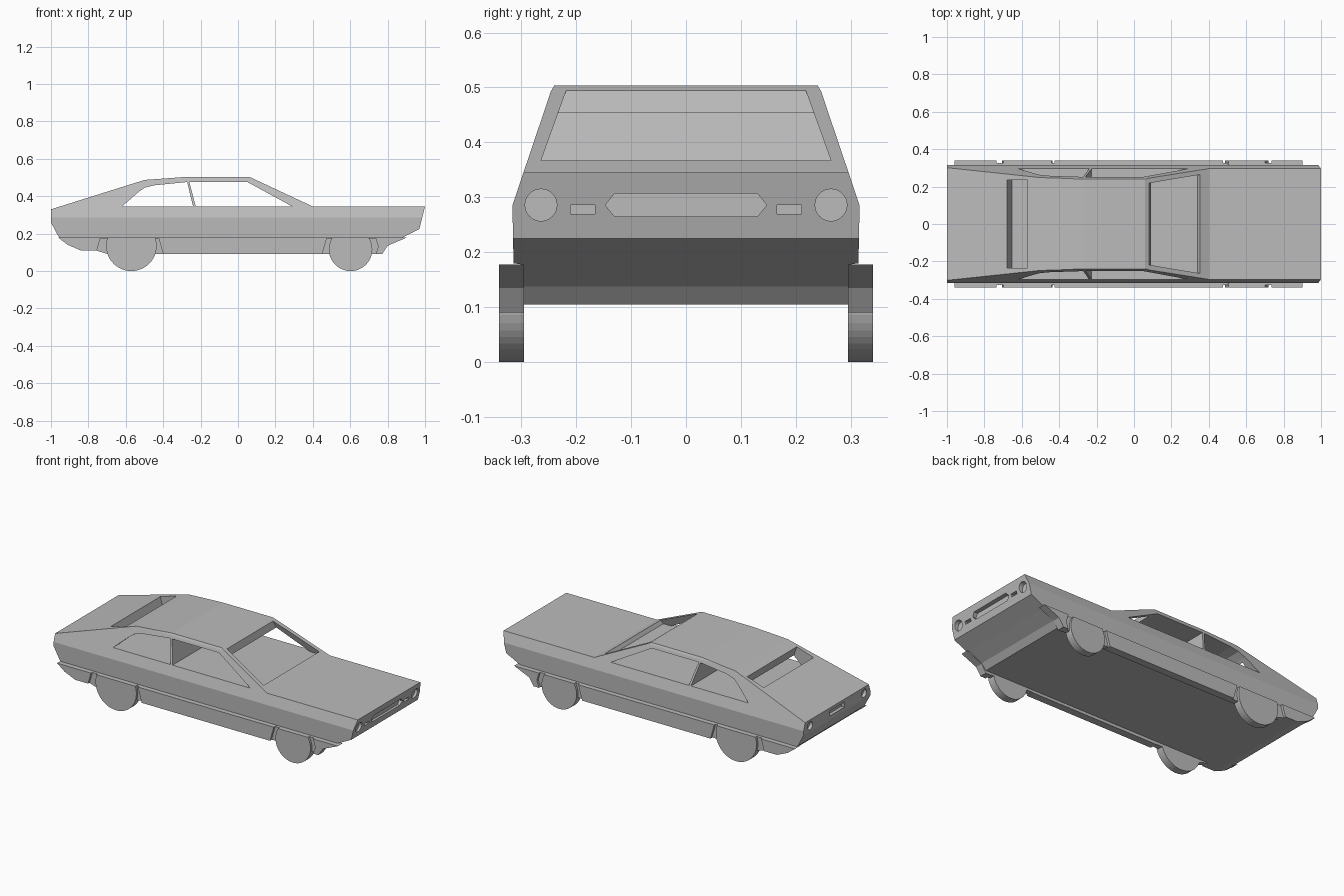
import bpy, bmesh
from math import sin, cos, pi

cube = bpy.data.objects.get("Cube")
if cube:
    bpy.data.objects.remove(cube)

grey = bpy.data.materials.new("plain grey")
grey.use_nodes = True
grey.diffuse_color = (0.5, 0.5, 0.5, 1)
grey.node_tree.nodes["Principled BSDF"].inputs["Base Color"].default_value = (0.5, 0.5, 0.5, 1)


def prism(name, pts, axis, low, high):
    """Extrude a flat outline along x or y; low and high may depend on z."""
    bm = bmesh.new()
    rings = []
    for end in (low, high):
        ring = []
        for p, z in pts:
            d = end(z) if callable(end) else end
            ring.append(bm.verts.new((p, d, z) if axis == "y" else (d, p, z)))
        rings.append(ring)
    bm.faces.new(rings[0])
    bm.faces.new(rings[1])
    n = len(pts)
    for i in range(n):
        j = (i + 1) % n
        bm.faces.new((rings[0][i], rings[0][j], rings[1][j], rings[1][i]))
    bmesh.ops.recalc_face_normals(bm, faces=bm.faces)
    mesh = bpy.data.meshes.new(name)
    bm.to_mesh(mesh)
    bm.free()
    mesh.materials.append(grey)
    ob = bpy.data.objects.new(name, mesh)
    bpy.context.collection.objects.link(ob)
    return ob


def boolean(target, tool, operation="DIFFERENCE"):
    """Apply a boolean, then remove the tool object."""
    mod = target.modifiers.new("cut", "BOOLEAN")
    mod.object, mod.operation, mod.solver = tool, operation, "EXACT"
    graph = bpy.context.evaluated_depsgraph_get()
    mesh = bpy.data.meshes.new_from_object(target.evaluated_get(graph))
    target.modifiers.clear()
    target.data = mesh
    bpy.data.objects.remove(tool)


def circle(cx, cz, r, n=32):
    return [(cx + r * cos(2 * pi * i / n), cz + r * sin(2 * pi * i / n)) for i in range(n)]


def box(cy, cz, w, h):
    return [(cy - w, cz - h), (cy + w, cz - h), (cy + w, cz + h), (cy - w, cz + h)]


# Body: side outline intersected with the cross-section
side = [(-1, .33), (-.5, .487), (-.27, .504), (.06, .504), (.4, .345), (1, .345),
        (.97, .225), (.88, .18), (.8, .138), (.77, .105), (-.84, .11),
        (-.91, .14), (-.96, .185), (-1, .26)]
body = prism("body", side, "y", -.4, .4)
half = [(.3, .05), (.3, .178), (.314, .18), (.316, .285), (.297, .342), (.246, .493), (.236, .51)]
section = half + [(-y, z) for y, z in reversed(half)]
boolean(body, prism("section", section, "x", -1.2, 1.2), "INTERSECT")

# Side windows run right through, leaving a slanted bulkhead between them
rear_side = [(-.62, .345), (-.24, .345), (-.272, .476), (-.45, .458), (-.50, .445), (-.535, .42)]
front_side = [(-.226, .345), (.29, .345), (.05, .476), (-.26, .476)]
for outline in (rear_side, front_side):
    boolean(body, prism("window_cut", outline, "y", -.5, .5))

# Windscreen and rear window
def screen_half(z):
    return .265 - .36 * (z - .364)

windscreen = [(.07, .53), (.092, .45), (.28, .346), (.34, .346), (.375, .40)]
boolean(body, prism("screen_cut", windscreen, "y", lambda z: -screen_half(z), screen_half))
rear_window = [(-.70, .49), (-.652, .347), (-.50, .347), (-.55, .41), (-.588, .52)]
boolean(body, prism("rear_cut", rear_window, "y", -.235, .235))

# Recessed lamps, slots and grille
grille = [(-.147, .286), (-.13, .265), (.13, .265), (.147, .286), (.13, .307), (-.13, .307)]
boolean(body, prism("grille_cut", grille, "x", .965, 1.1))
boolean(body, prism("plate_cut", box(0, .297, .07, .015), "x", -1.1, -.98))
for s in (-1, 1):
    boolean(body, prism("headlight_cut", circle(s * .264, .286, .029), "x", .965, 1.1))
    boolean(body, prism("slot_cut", box(s * .188, .278, .022, .008), "x", .965, 1.1))
    boolean(body, prism("tail_lamp_cut", circle(s * .255, .295, .024), "x", -1.1, -.98))

# Lower skirts and wheels on both sides
skirts = {
    "rear_skirt": [(-.96, .178), (-.735, .178), (-.755, .11), (-.84, .11), (-.91, .14)],
    "middle_skirt": [(-.425, .178), (.475, .178), (.45, .09), (-.40, .09)],
    "front_skirt": [(.735, .178), (.9, .178), (.8, .135), (.77, .09), (.735, .09), (.75, .13)],
}
arches = {
    "rear_arch": [(-.76, .177), (-.4, .177), (-.38, .092), (-.70, .092), (-.76, .11)],
    "front_arch": [(.44, .177), (.76, .177), (.76, .092), (.44, .092)],
}
wheels = {"rear_wheel": (-.57, .135), "front_wheel": (.602, .116)}


def wheel_outline(x, r, top=.178, n=48):
    lower = [p for p in circle(x, r, r, n) if p[1] < top]
    lower.sort(key=lambda p: p[0])
    if r * 2 > top:
        reach = (r * r - (top - r) ** 2) ** .5
        ring = [p for p in circle(x, r, r, n)]
        start = next(i for i in range(n) if ring[i - 1][1] >= top > ring[i][1])
        arc = [ring[(start + i) % n] for i in range(n) if ring[(start + i) % n][1] < top]
        return [(x - reach, top)] + arc + [(x + reach, top)]
    return lower


for label, s in (("left", 1), ("right", -1)):
    for name, pts in skirts.items():
        prism(f"{label}_{name}", pts, "y", s * .295, s * .34)
    for name, pts in arches.items():
        prism(f"{label}_{name}", pts, "y", s * .295, s * .326)
    for name, (x, r) in wheels.items():
        prism(f"{label}_{name}", wheel_outline(x, r), "y", s * .295, s * .34)
